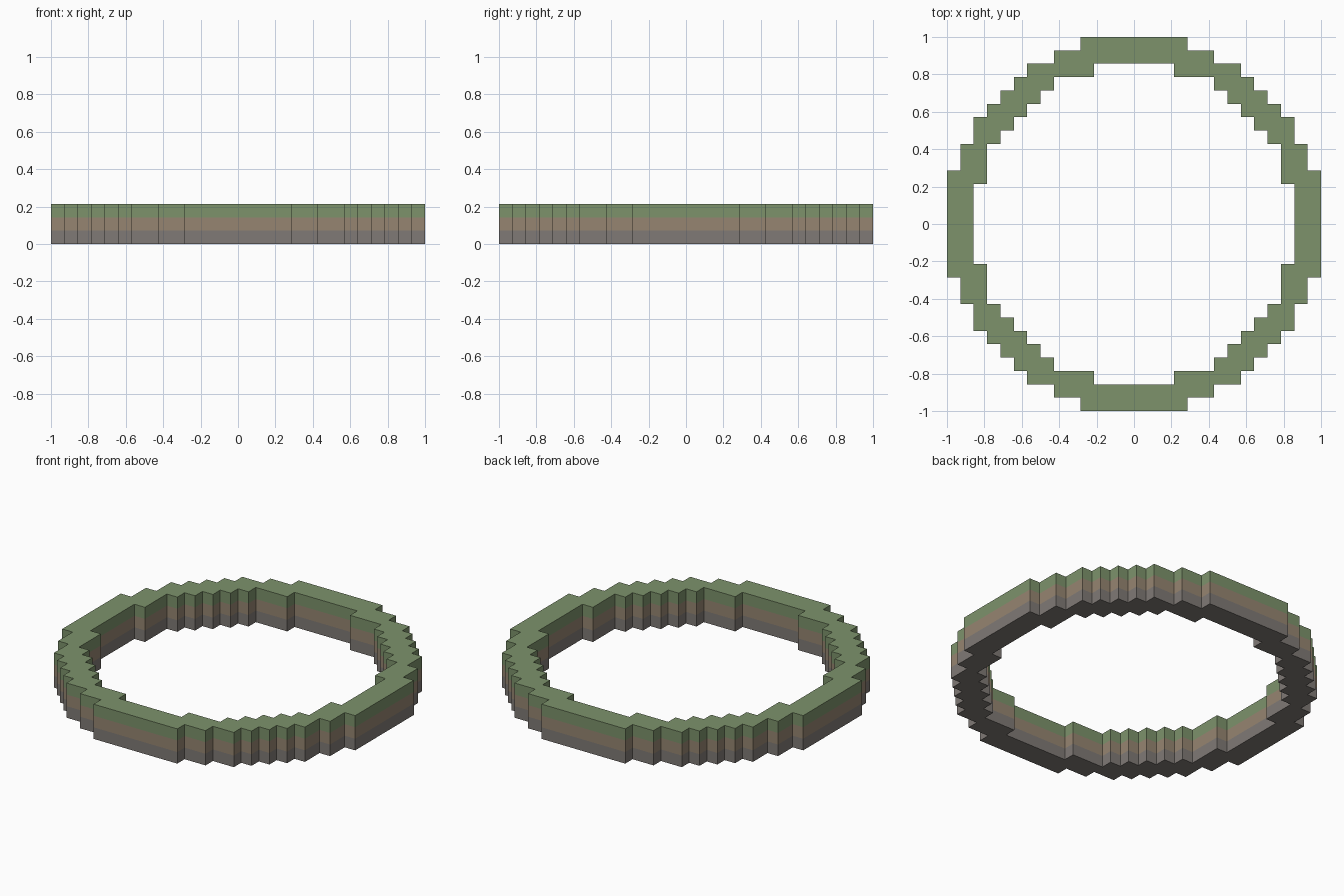
import bpy, bmesh

if "Cube" in bpy.data.objects:
    bpy.data.objects.remove(bpy.data.objects["Cube"])

U = 1 / 14  # one block
# Quarter stair profiles in blocks: outer corners of each step
OUTER = [(4, 14), (6, 13), (8, 12), (9, 11), (10, 10), (11, 9), (12, 8), (13, 6), (14, 4)]
INNER = [(3, 12), (6, 11), (7, 10), (8, 9), (9, 8), (10, 7), (11, 6), (12, 3)]


def stepped_loop(steps):
    """Full closed outline from a quarter staircase, mirrored in x and y."""
    q = []
    for i, (x, y) in enumerate(steps):
        q.append((x, y))
        if i + 1 < len(steps):
            q.append((x, steps[i + 1][1]))
    r = q[::-1]
    return (q + [(x, -y) for x, y in r] + [(-x, -y) for x, y in q] + [(-x, y) for x, y in r])


def material(name, rgb):
    m = bpy.data.materials.new(name)
    m.diffuse_color = (*rgb, 1)
    m.use_nodes = True
    m.node_tree.nodes["Principled BSDF"].inputs["Base Color"].default_value = m.diffuse_color
    return m


bm = bmesh.new()

# Walls: three one-block bands around the outer and inner outlines
for steps in (OUTER, INNER):
    outline = stepped_loop(steps)
    n = len(outline)
    rings = [[bm.verts.new((x * U, y * U, z * U)) for x, y in outline] for z in range(4)]
    for band in range(3):
        a, b = rings[band], rings[band + 1]
        for i in range(n):
            j = (i + 1) % n
            f = bm.faces.new((a[i], a[j], b[j], b[i]))
            f.material_index = band

# Flat caps: underside and top
rims = [[e for e in bm.edges if all(abs(v.co.z - z * U) < 1e-5 for v in e.verts)] for z in (0, 3)]
for edges, mat, nz in zip(rims, (0, 2), (-1, 1)):
    res = bmesh.ops.triangle_fill(bm, use_beauty=True, use_dissolve=False,
                                  edges=edges, normal=(0, 0, nz))
    for g in res["geom"]:
        if isinstance(g, bmesh.types.BMFace):
            g.material_index = mat

bmesh.ops.recalc_face_normals(bm, faces=bm.faces)

mesh = bpy.data.meshes.new("stepped_ring")
bm.to_mesh(mesh)
bm.free()
for name, rgb in (("stone", (0.216, 0.195, 0.181)),
                  ("earth", (0.305, 0.235, 0.165)),
                  ("grass", (0.205, 0.29, 0.148))):
    mesh.materials.append(material(name, rgb))
ring = bpy.data.objects.new("stepped_ring", mesh)
bpy.context.collection.objects.link(ring)
